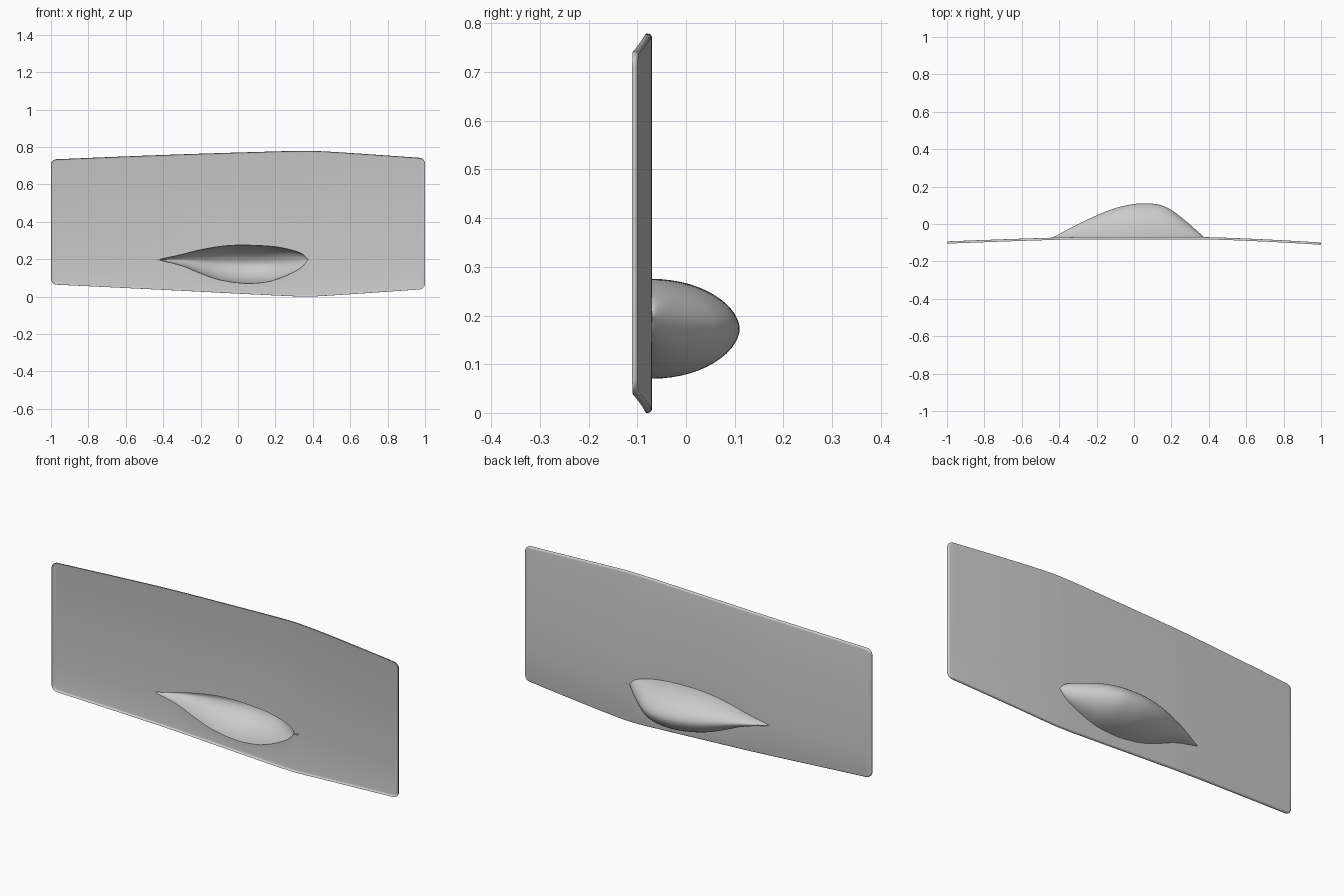
import bpy, bmesh, math
from mathutils import Vector

cube = bpy.data.objects.get("Cube")
if cube:
    bpy.data.objects.remove(cube, do_unlink=True)

LIP = 0.008        # radius of the rolled rim
CORNER = 0.03      # corner radius of the sheet
SCOOP_X = (-0.43, 0.375)

# Profiles along x: (x, value)
TOP = [(-1, .733), (-.4, .757), (.2, .776), (.37, .779), (.5, .774), (1, .74)]
BOTTOM = [(-1, .065), (-.4, .036), (.2, .006), (.37, 0), (.5, .006), (1, .04)]
SCOOP_TOP = [(-.43, .197), (-.3, .225), (-.2, .25), (-.07, .271), (.05, .275),
             (.2, .266), (.3, .245), (.35, .224), (.375, .198)]
SCOOP_LOW = [(-.43, .197), (-.3, .165), (-.2, .124), (-.1, .09), (.03, .071),
             (.13, .075), (.2, .09), (.3, .132), (.35, .166), (.375, .198)]
SCOOP_BACK = [(-.43, -.07), (-.3, -.001), (-.2, .046), (-.1, .085), (0, .107),
              (.07, .11), (.14, .102), (.2, .075), (.25, .038), (.3, -.004), (.375, -.07)]


def sample(points, x):
    """Smooth cubic interpolation through the points."""
    x = min(max(x, points[0][0]), points[-1][0])
    n = len(points)
    slope = lambda i, j: (points[j][1] - points[i][1]) / (points[j][0] - points[i][0])
    for i in range(n - 1):
        (x0, y0), (x1, y1) = points[i], points[i + 1]
        if x <= x1:
            m0 = slope(max(i - 1, 0), i + 1)
            m1 = slope(i, min(i + 2, n - 1))
            h = x1 - x0
            t = (x - x0) / h
            return (y0 * (1 + 2 * t) * (1 - t) ** 2 + h * m0 * t * (1 - t) ** 2
                    + y1 * t * t * (3 - 2 * t) + h * m1 * t * t * (t - 1))


def sheet_y(x):
    """Sheet is flat in the middle and sweeps forward at both ends."""
    if x > .35:
        return -.07 - .029 * ((x - .35) / .65) ** 1.4
    if x < -.3:
        return -.07 - .023 * ((-x - .3) / .7) ** 1.2
    return -.07


def rim(x):
    """Lower and upper sheet edge with rounded corners, inside the lip."""
    r = CORNER - LIP
    d = min(1 - LIP - abs(x), r)
    cut = r - math.sqrt(max(r * r - (r - d) ** 2, 0))
    return sample(BOTTOM, x) + LIP + cut, sample(TOP, x) - LIP - cut


# Column positions: even spacing, denser in the scoop and the corners
end = 1 - LIP
xs = {round(-.96 + i * .04, 4) for i in range(49)}
xs = {x for x in xs if not SCOOP_X[0] - .01 < x < SCOOP_X[1] + .01}
for i in range(65):
    t = (1 - math.cos(math.pi * i / 64)) / 2
    xs.add(SCOOP_X[0] + t * (SCOOP_X[1] - SCOOP_X[0]))
for i in range(7):
    d = (CORNER - LIP) * (1 - math.cos(math.pi / 2 * i / 6))
    xs.update((end - d, d - end))

# Loft the sheet and its hollow scoop as one grid of columns
STEPS = 28
bm = bmesh.new()
columns = []
for x in sorted(xs):
    low, high = rim(x)
    y = sheet_y(x)
    a, b = sample(SCOOP_LOW, x), sample(SCOOP_TOP, x)
    inside = SCOOP_X[0] < x < SCOOP_X[1]
    half = (b - a) / 2 if inside else 0
    depth = max(sample(SCOOP_BACK, x) - y, 0) if inside else 0
    column = [bm.verts.new((x, y, low))]
    for i in range(STEPS + 1):
        ang = math.pi * i / STEPS
        c = math.cos(ang)
        z = (a + b) / 2 - half * math.copysign(abs(c) ** 1.1, c)
        column.append(bm.verts.new((x, y + depth * math.sin(ang), z)))
    column.append(bm.verts.new((x, y, high)))
    columns.append(column)
for p, q in zip(columns, columns[1:]):
    for i in range(len(p) - 1):
        bm.faces.new((p[i], p[i + 1], q[i + 1], q[i]))
bmesh.ops.remove_doubles(bm, verts=bm.verts, dist=1e-5)


def outward(co):
    low, high = rim(max(-.96, min(.96, co.x)))
    core = Vector((max(-.97, min(.97, co.x)), co.y,
                   max(low + .022, min(high - .022, co.z))))
    return (co - core).normalized()


# Roll the outer rim forward
edges = [e for e in bm.edges if e.is_boundary]
angles = [math.pi / 2 * i / 4 for i in range(5)]
moves = [(LIP * (math.sin(v) - math.sin(u)), LIP * (math.cos(v) - math.cos(u)))
         for u, v in zip(angles, angles[1:])] + [(0, -.004)]
for out, forward in moves:
    new = bmesh.ops.extrude_edge_only(bm, edges=edges)["geom"]
    verts = [g for g in new if isinstance(g, bmesh.types.BMVert)]
    edges = [g for g in new if isinstance(g, bmesh.types.BMEdge) and g.is_boundary]
    for v in verts:
        v.co += outward(v.co) * out + Vector((0, forward, 0))

# Face the convex side to the back
bmesh.ops.recalc_face_normals(bm, faces=bm.faces)
if sum(f.normal.y * f.calc_area() for f in bm.faces) < 0:
    bmesh.ops.reverse_faces(bm, faces=bm.faces)

mesh = bpy.data.meshes.new("scooped_panel")
bm.to_mesh(mesh)
bm.free()
panel = bpy.data.objects.new("scooped_panel", mesh)
bpy.context.collection.objects.link(panel)

# Plain grey finish
grey = bpy.data.materials.new("plain_grey")
grey.use_nodes = True
colour = (.6, .6, .6, 1)
grey.diffuse_color = colour
for node in grey.node_tree.nodes:
    if node.type == "BSDF_PRINCIPLED":
        node.inputs["Base Color"].default_value = colour
mesh.materials.append(grey)

bpy.ops.object.select_all(action="DESELECT")
panel.select_set(True)
bpy.context.view_layer.objects.active = panel
bpy.ops.object.shade_smooth_by_angle(angle=math.radians(40))
